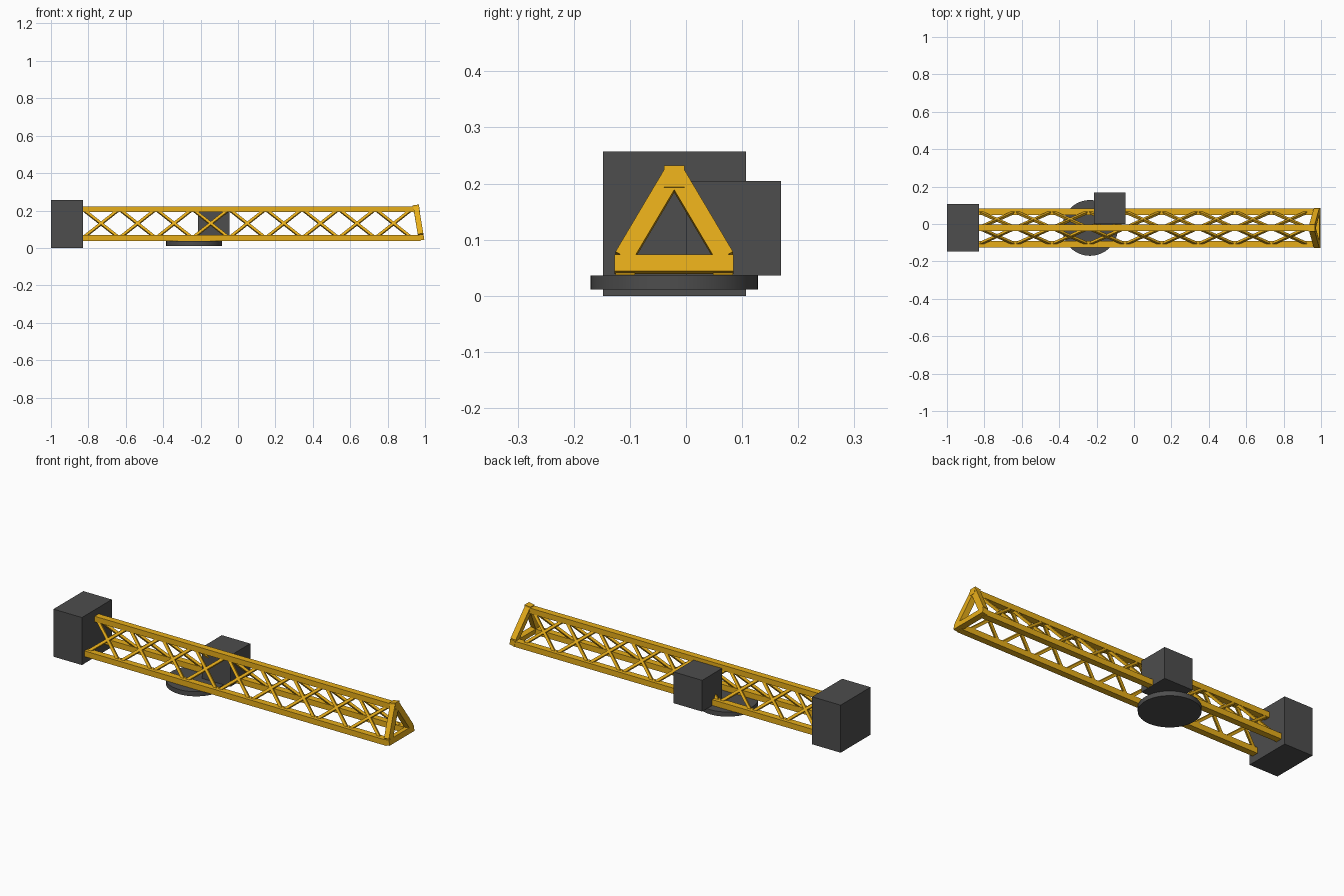
import bpy, bmesh, math
from mathutils import Vector, Matrix

if "Cube" in bpy.data.objects:
    bpy.data.objects.remove(bpy.data.objects["Cube"])

YC = -0.021  # centre line of the jib


def material(name, rgb):
    m = bpy.data.materials.new(name)
    m.diffuse_color = (*rgb, 1)
    m.use_nodes = True
    m.node_tree.nodes["Principled BSDF"].inputs["Base Color"].default_value = m.diffuse_color
    return m


YELLOW = material("yellow_paint", (0.80, 0.42, 0.01))
DARK = material("dark_grey", (0.075, 0.075, 0.075))


def finish(name, bm, mat):
    me = bpy.data.meshes.new(name)
    bm.to_mesh(me)
    bm.free()
    me.materials.append(mat)
    ob = bpy.data.objects.new(name, me)
    bpy.context.collection.objects.link(ob)
    return ob


def box(name, lo, hi, mat):
    lo, hi = Vector(lo), Vector(hi)
    bm = bmesh.new()
    m = Matrix.Translation((lo + hi) / 2) @ Matrix.Diagonal((*(hi - lo), 1))
    bmesh.ops.create_cube(bm, size=1, matrix=m)
    return finish(name, bm, mat)


def add_bar(bm, a, b, normal, width, depth):
    """Rectangular bar from a to b; depth runs along the normal."""
    a, b = Vector(a), Vector(b)
    z = (b - a).normalized()
    x = Vector(normal)
    x = (x - z * x.dot(z)).normalized()
    y = z.cross(x)
    rot = Matrix((x, y, z)).transposed().to_4x4()
    m = Matrix.Translation((a + b) / 2) @ rot @ Matrix.Diagonal((depth, width, (b - a).length, 1))
    bmesh.ops.create_cube(bm, size=1, matrix=m)


# Counterweight and machinery cab
box("counterweight", (-1, -0.148, 0), (-0.83, 0.107, 0.257), DARK)
box("cab", (-0.215, 0, 0.036), (-0.045, 0.169, 0.205), DARK)

# Slewing disc under the jib
bm = bmesh.new()
bmesh.ops.create_cone(bm, cap_ends=True, segments=64, radius1=0.149, radius2=0.149, depth=0.025,
                      matrix=Matrix.Translation((-0.235, YC, 0.0235)))
disc = finish("slewing_disc", bm, DARK)
bpy.context.view_layer.objects.active = disc
disc.select_set(True)
bpy.ops.object.shade_smooth_by_angle(angle=math.radians(40))

# Three long chords
box("top_chord", (-0.84, YC - 0.0175, 0.192), (0.955, YC + 0.0175, 0.222), YELLOW)
for side, label in ((-1, "front"), (1, "back")):
    y = YC + side * 0.087
    box(label + "_bottom_chord", (-0.84, y - 0.0175, 0.037), (0.975, y + 0.0175, 0.068), YELLOW)

    # Crossed bracing on each sloping face
    bays, x0, pitch = 9, -0.83, 0.1955
    normal = (0, side * 0.152, 0.087)
    bm = bmesh.new()
    for i in range(bays):
        xa, xb = x0 + i * pitch, x0 + (i + 1) * pitch
        for p, q in ((xa, xb), (xb, xa)):
            add_bar(bm, (p, y, 0.053), (q, YC, 0.207), normal, 0.014, 0.014)
    finish(label + "_bracing", bm, YELLOW)

    # Sloping leg of the end frame
    bm = bmesh.new()
    add_bar(bm, (0.977, YC + side * 0.090, 0.068), (0.953, YC + side * 0.004, 0.213),
            (1, 0, 0.16), 0.034, 0.030)
    finish(label + "_end_leg", bm, YELLOW)

# End frame cross beam and tip block
bm = bmesh.new()
add_bar(bm, (0.979, YC - 0.106, 0.0565), (0.979, YC + 0.106, 0.0565), (1, 0, 0.16), 0.030, 0.030)
finish("end_cross_beam", bm, YELLOW)
bm = bmesh.new()
add_bar(bm, (0.956, YC, 0.191), (0.950, YC, 0.230), (1, 0, 0.16), 0.036, 0.034)
finish("tip_block", bm, YELLOW)
